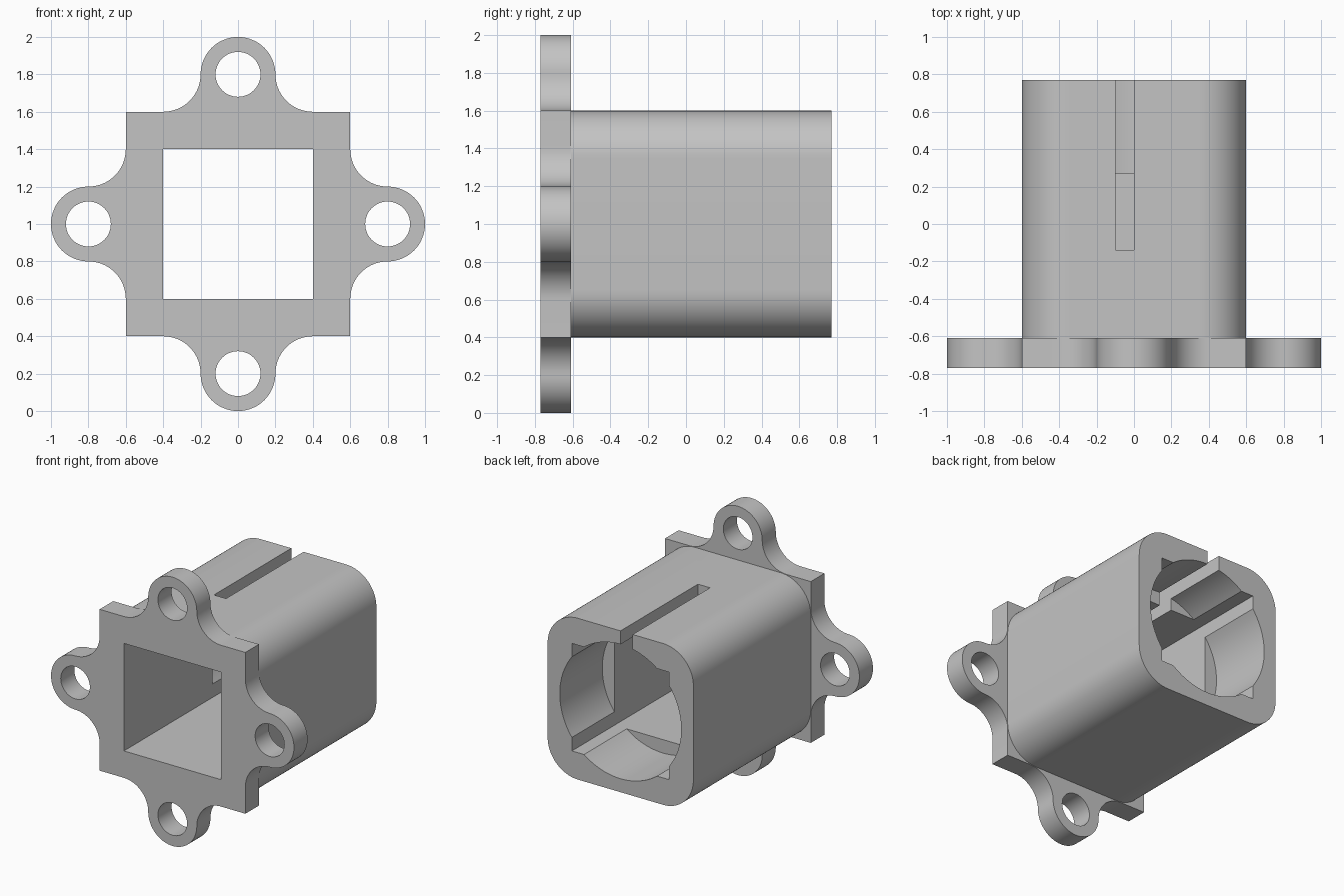
import bpy, bmesh, math

if "Cube" in bpy.data.objects:
    bpy.data.objects.remove(bpy.data.objects["Cube"])

CZ = 1.0                                  # height of the socket axis
BACK, FRONT, FLANGE_BACK = 0.77, -0.77, -0.61

grey = bpy.data.materials.new("plain grey")
grey.diffuse_color = (0.55, 0.55, 0.55, 1)
grey.use_nodes = True
grey.node_tree.nodes["Principled BSDF"].inputs["Base Color"].default_value = grey.diffuse_color


def arc(cx, cz, r, a0, a1, n):
    """Points on an arc, angles in degrees."""
    return [(cx + r * math.cos(math.radians(a0 + (a1 - a0) * i / n)),
             cz + r * math.sin(math.radians(a0 + (a1 - a0) * i / n))) for i in range(n + 1)]


def circle(cx, cz, r, n=64):
    return arc(cx, cz, r, 0, 360, n)[:-1]


def four_sides(side):
    """Repeat one side of an outline around the axis, clockwise."""
    pts = []
    for _ in range(4):
        pts += side
        side = [(z, -x) for x, z in side]
    return pts


def prism(name, pts, y0, y1):
    """Extrude an x/z outline (relative to the axis) from y0 to y1."""
    bm = bmesh.new()
    face = bm.faces.new([bm.verts.new((x, y0, z + CZ)) for x, z in pts])
    ext = bmesh.ops.extrude_face_region(bm, geom=[face])["geom"]
    bmesh.ops.translate(bm, vec=(0, y1 - y0, 0),
                        verts=[g for g in ext if isinstance(g, bmesh.types.BMVert)])
    bmesh.ops.recalc_face_normals(bm, faces=bm.faces)
    me = bpy.data.meshes.new(name)
    bm.to_mesh(me)
    bm.free()
    me.materials.append(grey)
    ob = bpy.data.objects.new(name, me)
    bpy.context.collection.objects.link(ob)
    return ob


def box(x0, x1, z0, z1):
    return [(x0, z0), (x1, z0), (x1, z1), (x0, z1)]


def cut(ob, outlines):
    """Subtract prisms given as (outline, y0, y1), then smooth the curves."""
    bpy.ops.object.select_all(action="DESELECT")
    bpy.context.view_layer.objects.active = ob
    ob.select_set(True)
    for pts, y0, y1 in outlines:
        cutter = prism("cutter", pts, y0, y1)
        cutter.hide_render = True
        mod = ob.modifiers.new("cut", "BOOLEAN")
        mod.operation, mod.solver, mod.object = "DIFFERENCE", "EXACT", cutter
        bpy.ops.object.modifier_apply(modifier=mod.name)
        bpy.data.objects.remove(cutter)
    bpy.ops.object.shade_smooth_by_angle(angle=math.radians(30))


square_hole = box(-0.4, 0.4, -0.4, 0.4)

# Mounting flange: square plate with four filleted ears and screw holes
ear_side = ([(-0.6, 0.6)] + arc(-0.4, 0.8, 0.2, -90, 0, 16)
            + arc(0, 0.8, 0.2, 180, 0, 32)[1:-1] + arc(0.4, 0.8, 0.2, 180, 270, 16))
flange = prism("mounting_flange", four_sides(ear_side), FRONT, FLANGE_BACK)
screw_holes = [circle(x, z, 0.12, 48) for x, z in four_sides([(0, 0.8)])]
cut(flange, [(pts, -1, 0) for pts in [square_hole] + screw_holes])

# Socket body: rounded square tube, round bore at the back, slot in the top
body = prism("socket_body", four_sides(arc(-0.35, 0.35, 0.25, 180, 90, 20)), FLANGE_BACK, BACK)
cut(body, [(square_hole, -1, 1),
           (circle(0, 0, 0.5, 96), 0.27, 1),
           (box(-0.1, 0, 0.2, 0.8), -0.14, 1)])

# Drop the body's hidden end face against the flange
bm = bmesh.new()
bm.from_mesh(body.data)
hidden = [f for f in bm.faces if all(v.co.y < FLANGE_BACK + 0.001 for v in f.verts)]
bmesh.ops.delete(bm, geom=hidden, context="FACES_ONLY")
bm.to_mesh(body.data)
bm.free()
